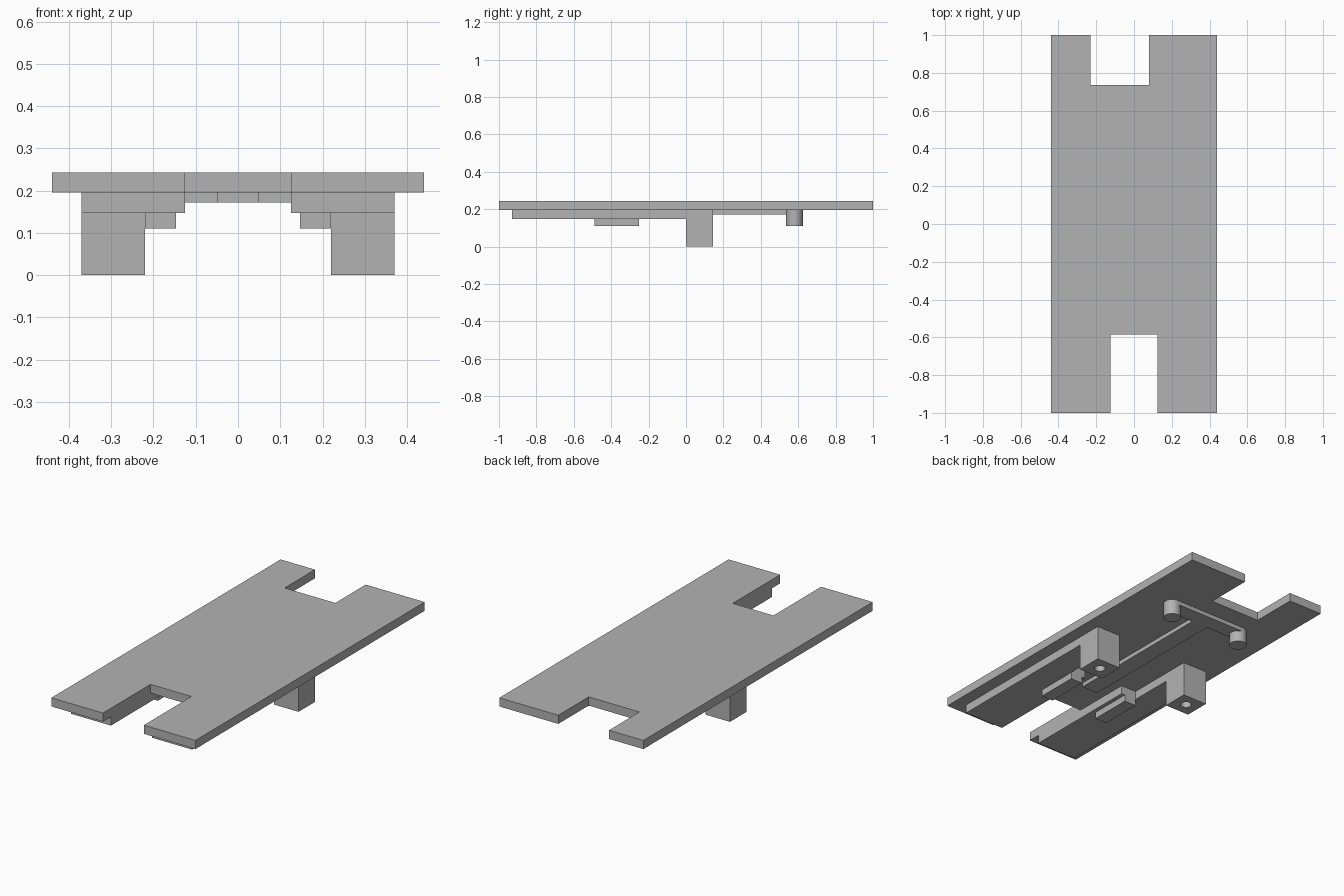
import bpy
import bmesh

default = bpy.data.objects.get("Cube")
if default:
    bpy.data.objects.remove(default, do_unlink=True)

grey = bpy.data.materials.new("plain grey")
grey.use_nodes = True
colour = (0.45, 0.45, 0.45, 1)
grey.diffuse_color = colour
grey.node_tree.nodes["Principled BSDF"].inputs["Base Color"].default_value = colour

UNDERSIDE = 0.195
TOP = 0.243


def prism(name, outline, z0, z1):
    """Extrude a flat outline from z0 up to z1."""
    bm = bmesh.new()
    face = bm.faces.new([bm.verts.new((x, y, z0)) for x, y in outline])
    new = bmesh.ops.extrude_face_region(bm, geom=[face])["geom"]
    raised = [v for v in new if isinstance(v, bmesh.types.BMVert)]
    bmesh.ops.translate(bm, verts=raised, vec=(0, 0, z1 - z0))
    bmesh.ops.recalc_face_normals(bm, faces=bm.faces)
    mesh = bpy.data.meshes.new(name)
    bm.to_mesh(mesh)
    bm.free()
    mesh.materials.append(grey)
    obj = bpy.data.objects.new(name, mesh)
    bpy.context.collection.objects.link(obj)
    return obj


def box(name, x0, x1, y0, y1, z0, z1):
    return prism(name, [(x0, y0), (x1, y0), (x1, y1), (x0, y1)], z0, z1)


def cylinder(name, x, y, radius, z0, z1):
    bpy.ops.mesh.primitive_cylinder_add(
        vertices=40, radius=radius, depth=z1 - z0, location=(x, y, (z0 + z1) / 2))
    obj = bpy.context.object
    obj.name = name
    obj.data.materials.append(grey)
    return obj


def smooth(obj):
    bpy.ops.object.select_all(action='DESELECT')
    obj.select_set(True)
    bpy.context.view_layer.objects.active = obj
    bpy.ops.object.shade_smooth_by_angle()


# Flat plate with a centred front notch and an offset back notch
prism("plate", [
    (-0.44, -1), (-0.125, -1), (-0.125, -0.585), (0.125, -0.585),
    (0.125, -1), (0.44, -1), (0.44, 1), (0.08, 1),
    (0.08, 0.735), (-0.23, 0.735), (-0.23, 1), (-0.44, 1)], UNDERSIDE, TOP)

# Thin T-shaped rib under the plate
prism("t_rib", [
    (-0.05, -0.36), (0.05, -0.36), (0.05, 0.535), (0.225, 0.535),
    (0.225, 0.625), (-0.225, 0.625), (-0.225, 0.535), (-0.05, 0.535)],
    0.172, UNDERSIDE)

for side, s in (("left", 1), ("right", -1)):
    # Stepped rail, wide in front and narrow up to the foot
    prism(side + "_rail", [
        (s * 0.125, -0.93), (s * 0.37, -0.93), (s * 0.37, 0),
        (s * 0.22, 0), (s * 0.22, -0.25), (s * 0.125, -0.25)], 0.147, UNDERSIDE)

    # Small bar below the inner part of the rail
    box(side + "_bar", s * 0.147, s * 0.22, -0.49, -0.25, 0.11, 0.147)

    # Square foot with a round hole bored into its bottom
    foot = box(side + "_foot", s * 0.22, s * 0.37, 0, 0.145, 0, UNDERSIDE)
    cutter = cylinder("hole_cutter", s * 0.295, 0.0725, 0.028, -0.05, 0.147)
    cutter.hide_render = True
    bore = foot.modifiers.new("bore", 'BOOLEAN')
    bore.operation = 'DIFFERENCE'
    bore.solver = 'EXACT'
    bore.object = cutter
    bpy.context.view_layer.objects.active = foot
    bpy.ops.object.modifier_apply(modifier=bore.name)
    bpy.data.objects.remove(cutter, do_unlink=True)
    smooth(foot)

    # Round peg at the end of the rib
    smooth(cylinder(side + "_peg", s * 0.225, 0.58, 0.045, 0.11, UNDERSIDE))
